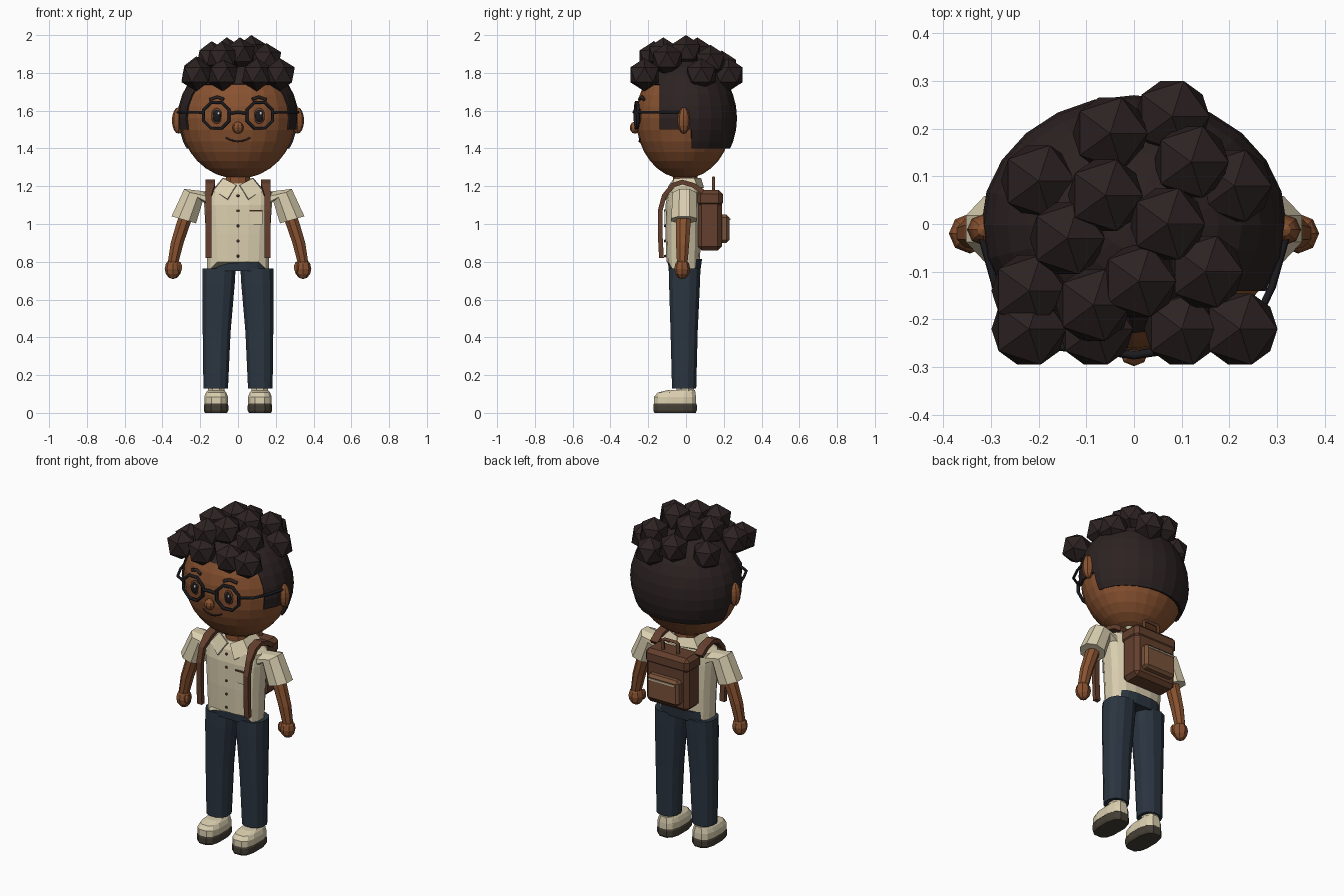
import bpy, bmesh
from math import sin, cos, pi, copysign, sqrt
from mathutils import Matrix, Vector

if "Cube" in bpy.data.objects:
    bpy.data.objects.remove(bpy.data.objects["Cube"])


def material(name, r, g, b):
    m = bpy.data.materials.new(name)
    m.use_nodes = True
    m.diffuse_color = (r, g, b, 1)
    bsdf = next(n for n in m.node_tree.nodes if n.type == 'BSDF_PRINCIPLED')
    bsdf.inputs["Base Color"].default_value = (r, g, b, 1)
    return m


SKIN = material("brown skin", .25, .085, .03)
HAIR = material("dark hair", .026, .016, .016)
CREAM = material("cream cloth", .70, .62, .43)
NAVY = material("navy cloth", .024, .036, .052)
LEATHER = material("leather", .125, .05, .026)
TAN = material("light leather", .19, .085, .042)
SOLE = material("dark sole", .06, .05, .036)
BLACK = material("black", .011, .011, .014)
WHITE = material("white", .8, .8, .78)


def finish(name, bm, mat):
    bmesh.ops.recalc_face_normals(bm, faces=bm.faces)
    me = bpy.data.meshes.new(name)
    bm.to_mesh(me)
    bm.free()
    me.materials.append(mat)
    ob = bpy.data.objects.new(name, me)
    bpy.context.collection.objects.link(ob)
    return ob


def ellipsoid(name, c, r, mat, seg=12, rings=8):
    bm = bmesh.new()
    bmesh.ops.create_uvsphere(bm, u_segments=seg, v_segments=rings, radius=1,
                              matrix=Matrix.LocRotScale(Vector(c), None, Vector(r)))
    return finish(name, bm, mat)


def box(name, c, size, mat, bevel=0.0):
    bm = bmesh.new()
    bmesh.ops.create_cube(bm, size=1, matrix=Matrix.LocRotScale(Vector(c), None, Vector(size)))
    if bevel:
        bmesh.ops.bevel(bm, geom=bm.edges[:], offset=bevel, segments=1, affect='EDGES')
    return finish(name, bm, mat)


def loft(name, rings, mat, n=10, power=1.0, side=1, hem=None):
    """Skin rings of (x, y, z, rx, ry, tilt); low power makes them boxy."""
    bm = bmesh.new()
    loops = []
    for x, y, z, rx, ry, *tilt in rings:
        t = tilt[0] if tilt else 0
        loop = []
        for i in range(n):
            a = 2 * pi * (i + .5) / n
            u, v = (copysign(abs(f(a)) ** power, f(a)) for f in (cos, sin))
            loop.append(bm.verts.new((side * (x + rx * u * cos(t)), y + ry * v, z + rx * u * sin(t))))
        loops.append(loop)
    for a, b in zip(loops, loops[1:]):
        for i in range(n):
            bm.faces.new((a[i], a[(i + 1) % n], b[(i + 1) % n], b[i]))
    bm.faces.new(loops[0])
    bm.faces.new(loops[-1])
    if hem:
        for v in loops[0]:
            v.co.z = hem(v.co)
    return finish(name, bm, mat)


def wire(name, pts, radius, mat, closed=False):
    cu = bpy.data.curves.new(name, 'CURVE')
    cu.dimensions = '3D'
    cu.bevel_depth, cu.bevel_resolution, cu.use_fill_caps = radius, 1, True
    sp = cu.splines.new('POLY')
    sp.points.add(len(pts) - 1)
    for p, co in zip(sp.points, pts):
        p.co = (*co, 1)
    sp.use_cyclic_u = closed
    cu.materials.append(mat)
    ob = bpy.data.objects.new(name, cu)
    bpy.context.collection.objects.link(ob)
    return ob


def sheet(name, rows, mat, thick):
    """Grid of points thickened into a plate."""
    bm = bmesh.new()
    grid = [[bm.verts.new(p) for p in row] for row in rows]
    for a, b in zip(grid, grid[1:]):
        for i in range(len(a) - 1):
            bm.faces.new((a[i], a[i + 1], b[i + 1], b[i]))
    ob = finish(name, bm, mat)
    mod = ob.modifiers.new("thickness", 'SOLIDIFY')
    mod.thickness, mod.offset = thick, 0
    return ob


# Head
HC, HR = Vector((0, -.01, 1.56)), Vector((.305, .255, .32))


def face_y(x, z):
    return HC.y - HR.y * sqrt(max(0, 1 - (x / HR.x) ** 2 - ((z - HC.z) / HR.z) ** 2))


ellipsoid("head", HC, HR, SKIN, 24, 16)
ellipsoid("nose", (0, face_y(0, 1.51) - .008, 1.51), (.03, .028, .032), SKIN, 8, 6)
loft("neck", [(0, -.005, 1.16, .068, .065), (0, -.005, 1.28, .068, .065)], SKIN)
wire("mouth", [(x, face_y(x, 1.435) - .002, 1.437 + 5 * x * x)
               for x in (-.066, -.045, -.02, 0, .02, .045, .066)], .005, HAIR)

# Hair cap, trimmed to a stepped hairline around the face and ears
bm = bmesh.new()
bmesh.ops.create_uvsphere(bm, u_segments=24, v_segments=16, radius=1,
                          matrix=Matrix.LocRotScale(Vector((0, -.002, 1.56)), None, Vector((.32, .272, .325))))
for co, no in (((0, 0, 1.4), (0, 0, 1)), ((0, 0, 1.5), (0, 0, 1)), ((0, 0, 1.74), (0, 0, 1)),
               ((0, -.14, 0), (0, 1, 0)), ((0, .03, 0), (0, 1, 0))):
    bmesh.ops.bisect_plane(bm, geom=bm.verts[:] + bm.edges[:] + bm.faces[:], plane_co=co, plane_no=no)


def is_hair(c):
    return c.z > 1.74 or (c.z > 1.5 and c.y > -.14) or (c.z > 1.4 and c.y > .03)


bmesh.ops.delete(bm, geom=[f for f in bm.faces if not is_hair(f.calc_center_median())], context='FACES')
cap = finish("hair_cap", bm, HAIR)
mod = cap.modifiers.new("thickness", 'SOLIDIFY')
mod.thickness, mod.offset = .03, -1

# Curls
curls = [(.07, 0, 1.912), (-.06, .06, 1.9), (-.14, -.03, 1.88), (-.05, .19, 1.83),
         (.08, .225, 1.79), (-.2, .09, 1.79), (.12, .13, 1.86), (.21, .08, 1.79),
         (-.22, -.14, 1.8), (.15, -.1, 1.87), (.01, -.12, 1.9), (-.085, -.17, 1.88),
         (-.22, -.22, 1.79), (-.08, -.22, 1.79), (.1, -.22, 1.79), (.222, -.22, 1.79)]
bm = bmesh.new()
for c in curls:
    bmesh.ops.create_icosphere(bm, subdivisions=1, radius=.088, matrix=Matrix.Translation(c))
finish("hair_curls", bm, HAIR)

# Torso, collar, buttons, pocket
loft("shirt", [(0, -.015, .79, .165, .09), (0, -.015, .95, .172, .095), (0, -.015, 1.1, .182, .095),
               (0, -.012, 1.17, .185, .085), (0, -.005, 1.215, .085, .068)],
     CREAM, 16, .7, hem=lambda c: .765 if abs(c.x) > .12 else .80)
loft("trouser_waist", [(0, -.008, .752, .155, .085), (0, -.006, .815, .15, .092)], NAVY, 16, .7)
for z in (1.15, 1.07, .99, .91, .83):
    ellipsoid("button", (0, -.111, z), (.008, .006, .008), LEATHER, 8, 4)
box("shirt_pocket", (.095, -.108, 1.035), (.07, .009, .075), CREAM)
box("pocket_trim", (.095, -.112, 1.07), (.07, .008, .008), LEATHER)

# Backpack
box("backpack_body", (0, .125, 1.015), (.28, .13, .31), LEATHER, .022)
box("backpack_lid", (0, .125, 1.135), (.292, .14, .09), LEATHER, .022)
box("backpack_pocket", (0, .202, .975), (.21, .055, .15), TAN, .015)
box("pocket_zip", (0, .231, 1.025), (.17, .008, .008), CREAM)
wire("backpack_handle", [(-.05, .145, 1.17), (-.05, .145, 1.235), (-.035, .145, 1.243),
                         (.035, .145, 1.243), (.05, .145, 1.235), (.05, .145, 1.17)], .01, LEATHER)

strap_path = [(-.13, .82), (-.137, .95), (-.137, 1.07), (-.115, 1.15), (-.07, 1.205),
              (-.02, 1.222), (.04, 1.205), (.09, 1.17)]
octagon = [pi / 4 * (i + .5) for i in range(8)]

# Paired parts
for s, label in ((1, "left_"), (-1, "right_")):
    # Face details
    ex, ez = .112 * s, 1.572
    ey = face_y(ex, ez)
    ellipsoid(label + "ear", (.315 * s, -.012, 1.548), (.035, .033, .07), SKIN, 8, 8)
    ellipsoid(label + "iris", (ex, ey, ez), (.03, .01, .042), LEATHER)
    ellipsoid(label + "eye", (ex, ey - .004, ez), (.023, .011, .034), BLACK)
    ellipsoid(label + "eye_glint", (ex + .009, ey - .014, ez + .014), (.007, .004, .008), WHITE, 8, 4)
    wire(label + "eyebrow", [(x * s, face_y(x, z) - .003, z) for x, z in
                             ((.075, 1.66), (.11, 1.672), (.15, 1.658))], .009, HAIR)

    # Glasses
    wire(label + "rim", [(.115 * s + .074 * cos(a), -.268 + .25 * (.115 + .074 * cos(a) * s - .04) * .4,
                          1.575 + .074 * sin(a)) for a in octagon], .0095, BLACK, True)
    wire(label + "temple", [(.185 * s, -.25, 1.59), (.25 * s, -.215, 1.592), (.29 * s, -.13, 1.592),
                            (.318 * s, -.03, 1.592)], .008, BLACK)

    # Shirt collar and sleeve
    sheet(label + "collar", [[(.008 * s, -.085, 1.205), (.055 * s, -.112, 1.13)],
                             [(.075 * s, -.06, 1.238), (.125 * s, -.075, 1.175)],
                             [(.078 * s, .04, 1.24), (.12 * s, .06, 1.19)],
                             [(0, .075, 1.24), (0, .09, 1.19)]], CREAM, .012)
    loft(label + "sleeve", [(.15, -.008, 1.125, .05, .06, 1.4), (.235, -.008, 1.155, .063, .068, .55),
                            (.287, -.01, 1.022, .073, .074, .28)], CREAM, 8, side=s)

    # Arm and hand
    loft(label + "arm", [(.255, -.012, 1.1, .04, .042), (.29, -.015, 1.0, .04, .042),
                         (.322, -.018, .9, .037, .038), (.345, -.02, .79, .03, .03)], SKIN, 8, side=s)
    ellipsoid(label + "hand", (.344 * s, -.02, .763), (.044, .042, .055), SKIN, 8, 6)
    ellipsoid(label + "thumb", (.312 * s, -.038, .77), (.018, .02, .032), SKIN, 6, 5)

    # Leg, sock and shoe
    loft(label + "trouser_leg", [(.118, -.01, .13, .067, .066), (.113, -.01, .43, .076, .074),
                                 (.103, -.008, .68, .088, .084), (.1, -.006, .765, .09, .085)],
         NAVY, 12, .85, side=s)
    loft(label + "sock", [(.116, -.005, .09, .047, .05), (.116, -.005, .15, .047, .05)], CREAM, 8, side=s)
    loft(label + "shoe_upper", [(.116, -.058, .05, .064, .115), (.116, -.058, .085, .064, .114),
                                (.116, -.05, .108, .055, .102), (.116, -.025, .12, .045, .075)],
         CREAM, 12, .7, side=s)
    loft(label + "shoe_sole", [(.116, -.058, 0, .06, .112), (.116, -.058, .012, .066, .118),
                               (.116, -.058, .04, .066, .118), (.116, -.058, .052, .062, .114)],
         SOLE, 12, .7, side=s)

    # Backpack strap
    sheet(label + "strap", [[((.122 + .04 * (i < 4)) * s - .022 * s * (i < 4), y, z),
                             (.172 * s, y, z)] for i, (y, z) in enumerate(strap_path)], LEATHER, .025)

# Glasses bridge
wire("glasses_bridge", [(-.045, -.268, 1.585), (0, -.275, 1.592), (.045, -.268, 1.585)], .009, BLACK)
